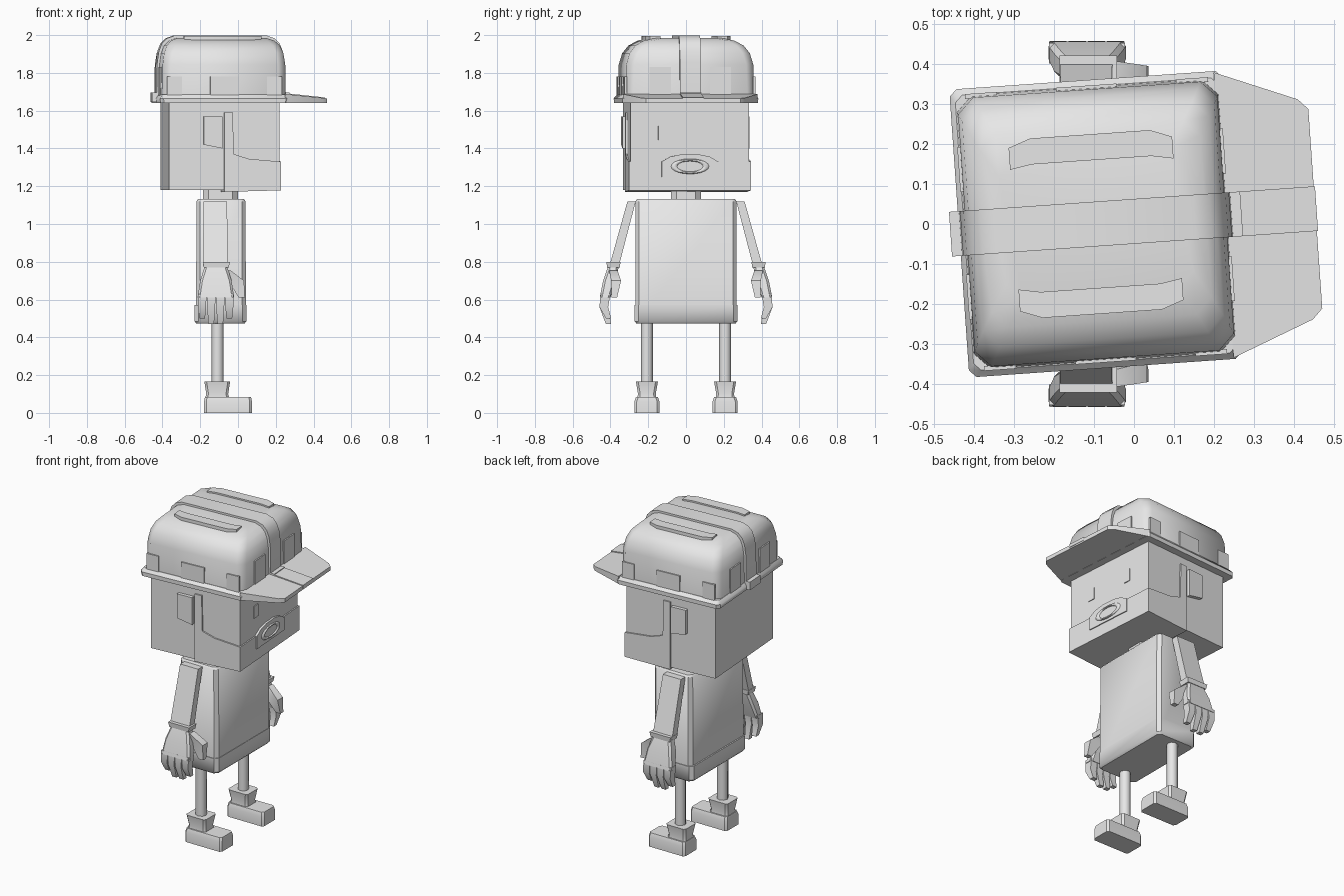
import bpy, bmesh, math
from mathutils import Matrix, Vector

cube = bpy.data.objects.get("Cube")
if cube:
    bpy.data.objects.remove(cube)

shade = (.8, .8, .8, 1)
grey = bpy.data.materials.new("plain_grey")
grey.use_nodes = True
grey.diffuse_color = shade
grey.node_tree.nodes["Principled BSDF"].inputs["Base Color"].default_value = shade

# The head and cap are turned slightly on the body
BODY = Matrix.Identity(4)
HEAD = Matrix.Translation((-.095, 0, 0)) @ Matrix.Rotation(math.radians(4), 4, "Z")
SIDES = (("left", 1), ("right", -1))
ENDS = (("front", 1), ("back", -1))


def finish(obj, name, angle=40):
    """Name the part, colour it and smooth its shallow edges."""
    obj.name = obj.data.name = name
    obj.data.materials.append(grey)
    bpy.ops.object.select_all(action="DESELECT")
    obj.select_set(True)
    bpy.context.view_layer.objects.active = obj
    bpy.ops.object.shade_smooth_by_angle(angle=math.radians(angle))


def loft(name, rings, frame=BODY, angle=40):
    """Skin a list of point rings and cap both ends."""
    bm = bmesh.new()
    loops = [[bm.verts.new(frame @ Vector(point)) for point in ring] for ring in rings]
    for lower, upper in zip(loops, loops[1:]):
        for i in range(len(lower)):
            bm.faces.new((lower[i - 1], lower[i], upper[i], upper[i - 1]))
    bm.faces.new(loops[0])
    bm.faces.new(loops[-1])
    bmesh.ops.recalc_face_normals(bm, faces=bm.faces)
    mesh = bpy.data.meshes.new(name)
    bm.to_mesh(mesh)
    bm.free()
    obj = bpy.data.objects.new(name, mesh)
    bpy.context.collection.objects.link(obj)
    finish(obj, name, angle)


def rect(x, y, z, half_x, half_y, cut=0):
    """Horizontal rectangle, its corners chamfered when a cut is given."""
    ring = []
    for a, b in ((1, 1), (-1, 1), (-1, -1), (1, -1)):
        corner = [(x + a * half_x, y + b * (half_y - cut), z),
                  (x + a * (half_x - cut), y + b * half_y, z)]
        if not cut:
            ring.append(corner[0])
        else:
            ring += corner if a == b else reversed(corner)
    return ring


def stack(name, x, y, layers, cut=0, lean=0, frame=BODY, angle=40):
    """Rectangles (z, half x, half y) over one spot, sliding in y with height."""
    base = layers[0][0]
    loft(name, [rect(x, y + lean * (z - base), z, half_x, half_y, cut)
                for z, half_x, half_y in layers], frame, angle)


def box(name, x, y, half_x, half_y, bottom, top, cut=0, frame=BODY):
    stack(name, x, y, [(z, half_x, half_y) for z in (bottom, top)], cut, 0, frame)


def across(name, outline, half):
    """Side outline (x, z) extruded through the width of the head."""
    loft(name, [[(x, y, z) for x, z in outline] for y in (-half, half)], HEAD)


# Head block, jaw with sideburns, ears
box("head", 0, 0, .293, .315, 1.18, 1.66, frame=HEAD)
across("beard", [(0, 1.59), (.045, 1.59), (.05, 1.37), (.13, 1.345), (.3, 1.33),
                 (.3, 1.178), (0, 1.17)], .324)
across("ears", [(-.11, 1.57), (-.01, 1.57), (-.01, 1.4), (-.11, 1.42)], .337)

# Moustache plate and mouth
arch = [(y * .15, 1.37 - .04 * abs(y) ** 3) for y in (-1, -.7, -.3, .3, .7, 1)]
outline = arch + [(.15, 1.25), (-.15, 1.25)]
loft("moustache", [[(x, y, z) for y, z in outline] for x in (.29, .306)], HEAD)
bpy.ops.mesh.primitive_torus_add(major_radius=.085, minor_radius=.016,
                                 major_segments=20, minor_segments=6)
mouth = bpy.context.object
mouth.data.transform(HEAD @ Matrix.Translation((.306, 0, 1.305))
                     @ Matrix.Diagonal((.5, 1, .4, 1))
                     @ Matrix.Rotation(math.pi / 2, 4, "Y"))
finish(mouth, "mouth", 60)

# Eyes
for side, s in SIDES:
    box(side + "_eye", .294, s * .145, .004, .023, 1.445, 1.52, frame=HEAD)


# Cap dome follows a squared-off arc, steeper at front and back
def dome_layer(degrees, grow=0):
    a = math.radians(degrees)
    return (1.67 + grow + .32 * math.sin(a) ** .45,
            .328 * math.cos(a) ** .25 + grow, .343 * math.cos(a) ** .5)


steps = range(0, 90, 15)
stack("cap_dome", 0, 0, [dome_layer(d) for d in steps], .04, frame=HEAD, angle=50)
stack("cap_rim", 0, 0, [(1.64, .34, .36), (1.665, .343, .361), (1.685, .33, .345)],
      .018, frame=HEAD)

# Strap over the dome, hanging past the rim and running along the visor
arc = [dome_layer(d, .012) for d in steps]
across("cap_strap", [(x, z) for z, x, y in arc] + [(-x, z) for z, x, y in reversed(arc)], .056)
box("strap_ends", 0, 0, .365, .056, 1.645, 1.695, frame=HEAD)
across("visor_strap", [(.3, 1.697), (.553, 1.67), (.553, 1.65), (.3, 1.65)], .056)

# Visor thins toward its front edge
corners = [(.32, .358), (.525, .276), (.55, .25)]
plan = corners + [(x, -y) for x, y in reversed(corners)]
loft("visor", [[(x, y, 1.641) for x, y in plan],
               [(x, y, 1.72 - x / 10) for x, y in plan]], HEAD)

# Vents on the crown and tabs round the dome
bend = [(.205, 0), (.15, .02), (-.15, .02), (-.205, 0)]
for side, s in SIDES:
    vent = [(x, .205 + y) for x, y in bend] + [(x, .15 + y / 2) for x, y in reversed(bend)]
    loft(side + "_vent", [[(x, s * y, z) for x, y in vent] for z in (1.95, 1.994)], HEAD)
    box(side + "_middle_tab", 0, s * .341, .076, .006, 1.68, 1.78, frame=HEAD)
    for end, e in ENDS:
        box(f"{side}_{end}_tab", e * .326, s * .16, .007, .056, 1.68, 1.83, frame=HEAD)
        box(f"{side}_{end}_corner_tab", e * .265, s * .341, .04, .006, 1.68, 1.78, frame=HEAD)

# Neck, torso and shirt hem
box("neck", -.093, 0, .093, .08, 1.1, 1.19, .03)
stack("torso", -.09, 0, [(.5, .132, .268), (1.12, .13, .268), (1.132, .122, .26)], .02)
stack("shirt_hem", -.093, 0, [(.472, .127, .262), (.485, .137, .272), (.57, .137, .272)], .02)

for side, s in SIDES:
    # Sleeve, cuff and palm hang outward along one line
    hang = s * -.27
    stack(side + "_arm", -.12, s * .288, [(1.12, .062, .022), (.78, .066, .025)], lean=hang)
    stack(side + "_cuff", -.115, s * .384, [(.8, .072, .037), (.77, .066, .034)])
    stack(side + "_palm", -.117, s * .383,
          [(.78, .058, .028), (.7, .083, .034), (.61, .097, .028)], .012, hang)

    # Fingers curl inward, the middle pair longest
    for n, finger in enumerate(("little", "ring", "middle", "index")):
        x = -.19 + n * .048
        tip = .5 - .035 * math.sin(n * math.pi / 3)
        loft(f"{side}_{finger}_finger", [rect(x, s * .427, .63, .023, .026),
                                         rect(x, s * .435, .56, .021, .023),
                                         rect(x, s * .41, tip, .015, .014)])
    loft(side + "_thumb", [rect(-.065, s * .385, .755, .025, .022),
                           rect(-.01, s * .37, .7, .042, .026),
                           rect(.02, s * .38, .61, .016, .015)])

    # Leg, flared ankle and foot
    bpy.ops.mesh.primitive_cylinder_add(vertices=8, radius=.032, depth=.36,
                                        location=(-.108, s * .207, .32))
    finish(bpy.context.object, side + "_leg", 50)
    stack(side + "_ankle", -.11, s * .207,
          [(.07, .065, .052), (.1, .058, .047), (.165, .068, .058)], .012)
    stack(side + "_foot", -.053, s * .207,
          [(0, .127, .066), (.06, .127, .066), (.084, .122, .058)], .012)
